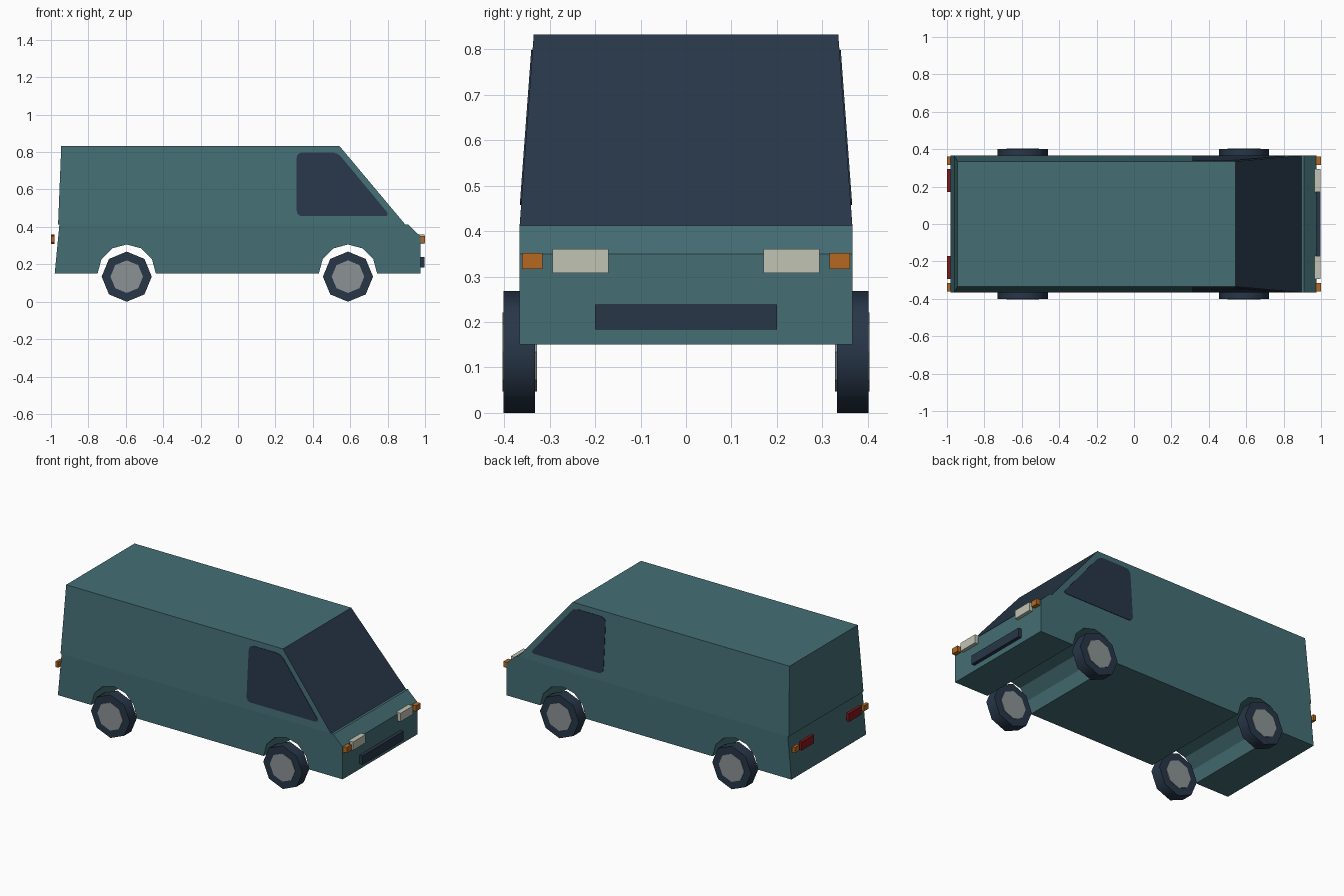
import bpy, bmesh, math

if "Cube" in bpy.data.objects:
    bpy.data.objects.remove(bpy.data.objects["Cube"], do_unlink=True)


def material(name, rgb):
    m = bpy.data.materials.new(name)
    m.use_nodes = True
    m.diffuse_color = (*rgb, 1)
    m.node_tree.nodes["Principled BSDF"].inputs["Base Color"].default_value = (*rgb, 1)
    return m


TEAL = material("teal paint", (0.058, 0.156, 0.174))
DARK = material("dark glass and rubber", (0.021, 0.037, 0.065))
GREY = material("hub grey", (0.26, 0.29, 0.30))
CREAM = material("headlight cream", (0.54, 0.55, 0.46))
ORANGE = material("indicator orange", (0.46, 0.138, 0.016))
RED = material("tail light red", (0.22, 0.009, 0.012))

HALF, BELT, ROOF = 0.366, 0.412, 0.832


def side_y(z):
    """Half width of the cabin, which narrows towards the roof."""
    return HALF - 0.031 * (z - BELT) / (ROOF - BELT)


def prism(name, profile, y0, y1, *mats):
    """Solid between two copies of an (x, z) profile; y0 and y1 are functions of z."""
    bm = bmesh.new()
    a = [bm.verts.new((x, y0(z), z)) for x, z in profile]
    b = [bm.verts.new((x, y1(z), z)) for x, z in profile]
    bm.faces.new(a)
    bm.faces.new(b[::-1])
    for i in range(len(a)):
        j = (i + 1) % len(a)
        bm.faces.new((a[i], b[i], b[j], a[j]))
    bmesh.ops.recalc_face_normals(bm, faces=bm.faces)
    mesh = bpy.data.meshes.new(name)
    bm.to_mesh(mesh)
    bm.free()
    for m in mats:
        mesh.materials.append(m)
    ob = bpy.data.objects.new(name, mesh)
    bpy.context.collection.objects.link(ob)
    return ob


def slab(name, profile, y0, y1, mat):
    return prism(name, profile, lambda z: y0, lambda z: y1, mat)


def block(name, x0, x1, y0, y1, z0, z1, mat):
    return slab(name, [(x0, z0), (x1, z0), (x1, z1), (x0, z1)], y0, y1, mat)


def arc(cx, cz, r, start, end, steps):
    angles = [math.radians(start + (end - start) * i / steps) for i in range(steps + 1)]
    return [(cx + r * math.cos(t), cz + r * math.sin(t)) for t in angles]


def rounded(corners, r):
    """Replace each corner with a short quadratic curve."""
    out = []
    for i, (x, z) in enumerate(corners):
        ends = []
        for qx, qz in (corners[i - 1], corners[(i + 1) % len(corners)]):
            d = math.hypot(qx - x, qz - z)
            ends.append((x + (qx - x) * r / d, z + (qz - z) * r / d))
        for k in range(5):
            t = k / 4
            w = ((1 - t) ** 2, 2 * t * (1 - t), t * t)
            out.append(tuple(w[0] * p + w[1] * c + w[2] * q
                             for p, c, q in zip(ends[0], (x, z), ends[1])))
    return out


# Lower body with wheel channels running across it
AXLES = {"rear": -0.595, "front": 0.588}
SILL = 0.15
lower = [(-0.98, SILL)]
for cx in AXLES.values():
    lower += arc(cx, SILL, 0.156, 180, 0, 6)
lower += [(0.975, SILL), (0.975, 0.35), (0.91, BELT), (-0.955, BELT)]
slab("lower_body", lower, -HALF, HALF, TEAL)

# Cabin, with the sloping front face as windscreen
cabin = prism("cabin", [(-0.962, BELT), (0.895, BELT), (0.543, ROOF), (-0.945, ROOF)],
              lambda z: -side_y(z), side_y, TEAL, DARK)
for f in cabin.data.polygons:
    if f.normal.x > 0.5:
        f.material_index = 1

# Grille
block("grille", 0.97, 0.996, -0.2, 0.2, 0.183, 0.238, DARK)

window = rounded([(0.313, 0.457), (0.815, 0.457), (0.532, 0.798), (0.313, 0.798)], 0.035)
for side, s in (("left", 1), ("right", -1)):
    # Side window plates
    prism(side + "_window", window, lambda z: s * (side_y(z) - 0.002),
          lambda z: s * (side_y(z) + 0.003), DARK)
    # Lights
    block(side + "_headlight", 0.965, 0.996, s * 0.171, s * 0.294, 0.308, 0.36, CREAM)
    block(side + "_front_indicator", 0.97, 1.0, s * 0.316, s * 0.361, 0.317, 0.352, ORANGE)
    block(side + "_tail_light", -1.0, -0.982, s * 0.171, s * 0.294, 0.308, 0.36, RED)
    block(side + "_rear_indicator", -1.0, -0.982, s * 0.316, s * 0.361, 0.317, 0.352, ORANGE)
    # Wheels
    for end, cx in AXLES.items():
        name = end + "_" + side
        tyre = slab(name + "_tyre", arc(cx, 0.134, 0.134, 0, 315, 7), s * 0.332, s * 0.401, DARK)
        slab(name + "_hub", arc(cx, 0.134, 0.087, 0, 315, 7), s * 0.328, s * 0.404, GREY)
        bpy.ops.object.select_all(action="DESELECT")
        tyre.select_set(True)
        bpy.context.view_layer.objects.active = tyre
        bpy.ops.object.shade_smooth_by_angle(angle=math.radians(50))
